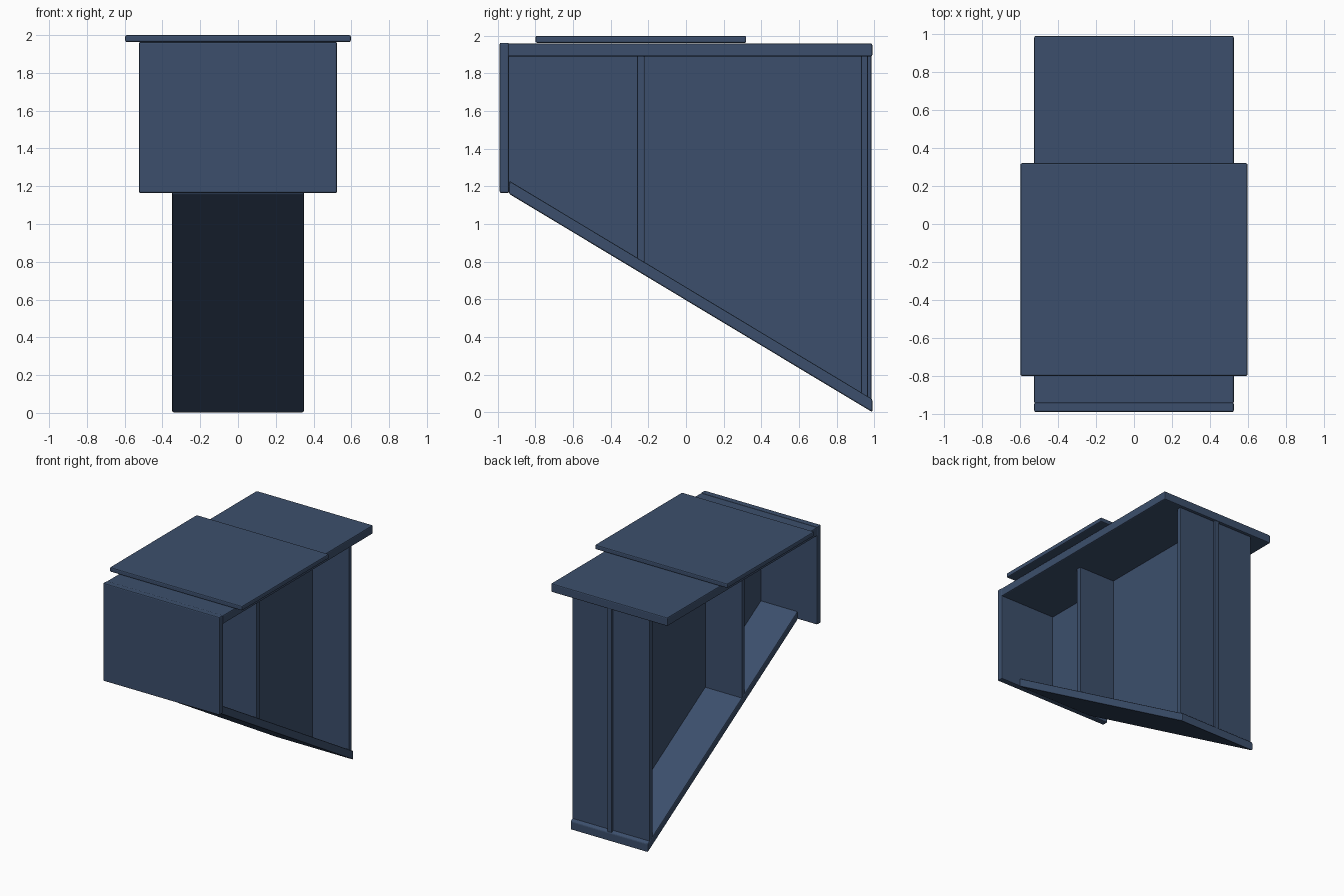
import bpy, bmesh

if "Cube" in bpy.data.objects:
    bpy.data.objects.remove(bpy.data.objects["Cube"])

steel = bpy.data.materials.new("blue_grey_steel")
steel.diffuse_color = (0.045, 0.078, 0.15, 1)
steel.use_nodes = True
steel.node_tree.nodes["Principled BSDF"].inputs["Base Color"].default_value = steel.diffuse_color


def plate(name, half_width, profile, bevel=0.008):
    """Extrude a (y, z) outline across x and round its edges slightly."""
    bm = bmesh.new()
    face = bm.faces.new([bm.verts.new((-half_width, y, z)) for y, z in profile])
    ext = bmesh.ops.extrude_face_region(bm, geom=[face])
    verts = [g for g in ext["geom"] if isinstance(g, bmesh.types.BMVert)]
    bmesh.ops.translate(bm, verts=verts, vec=(2 * half_width, 0, 0))
    bmesh.ops.recalc_face_normals(bm, faces=bm.faces)
    me = bpy.data.meshes.new(name)
    bm.to_mesh(me)
    bm.free()
    me.materials.append(steel)
    ob = bpy.data.objects.new(name, me)
    bpy.context.collection.objects.link(ob)
    if bevel:
        mod = ob.modifiers.new("Bevel", 'BEVEL')
        mod.width = bevel
        mod.segments = 2
    return ob


def rect(y0, y1, z0, z1):
    return [(y0, z0), (y1, z0), (y1, z1), (y0, z1)]


def slope(y, offset=0.0):
    """Height of the underside of the slanted flange at y."""
    return 1.16 - (y + 0.94) * 1.16 / 1.93 + offset


T = 0.07  # vertical thickness of the slanted flange

# Bearing pad and flanges
plate("bearing_pad", 0.597, rect(-0.80, 0.32, 1.963, 2.0))
plate("top_flange", 0.525, rect(-0.945, 0.99, 1.89, 1.96))
plate("front_plate", 0.525, rect(-0.99, -0.94, 1.165, 1.963))
plate("slanted_flange", 0.35, [(-0.94, slope(-0.94)), (0.99, slope(0.99)),
                               (0.99, slope(0.99, T)), (-0.94, slope(-0.94, T))])

# Central web, showing as a thin rib behind the rear stiffener
plate("web", 0.02, [(-0.945, slope(-0.945, T - 0.01)), (0.985, slope(0.985, T - 0.01)),
                    (0.985, 1.895), (-0.945, 1.895)], 0.004)

# Vertical stiffeners crossing the web
for name, y0, y1 in (("middle_stiffener", -0.26, -0.22), ("rear_stiffener", 0.93, 0.967)):
    plate(name, 0.35, [(y0, slope(y0, T - 0.005)), (y1, slope(y1, T - 0.005)),
                       (y1, 1.892), (y0, 1.892)], 0.005)
